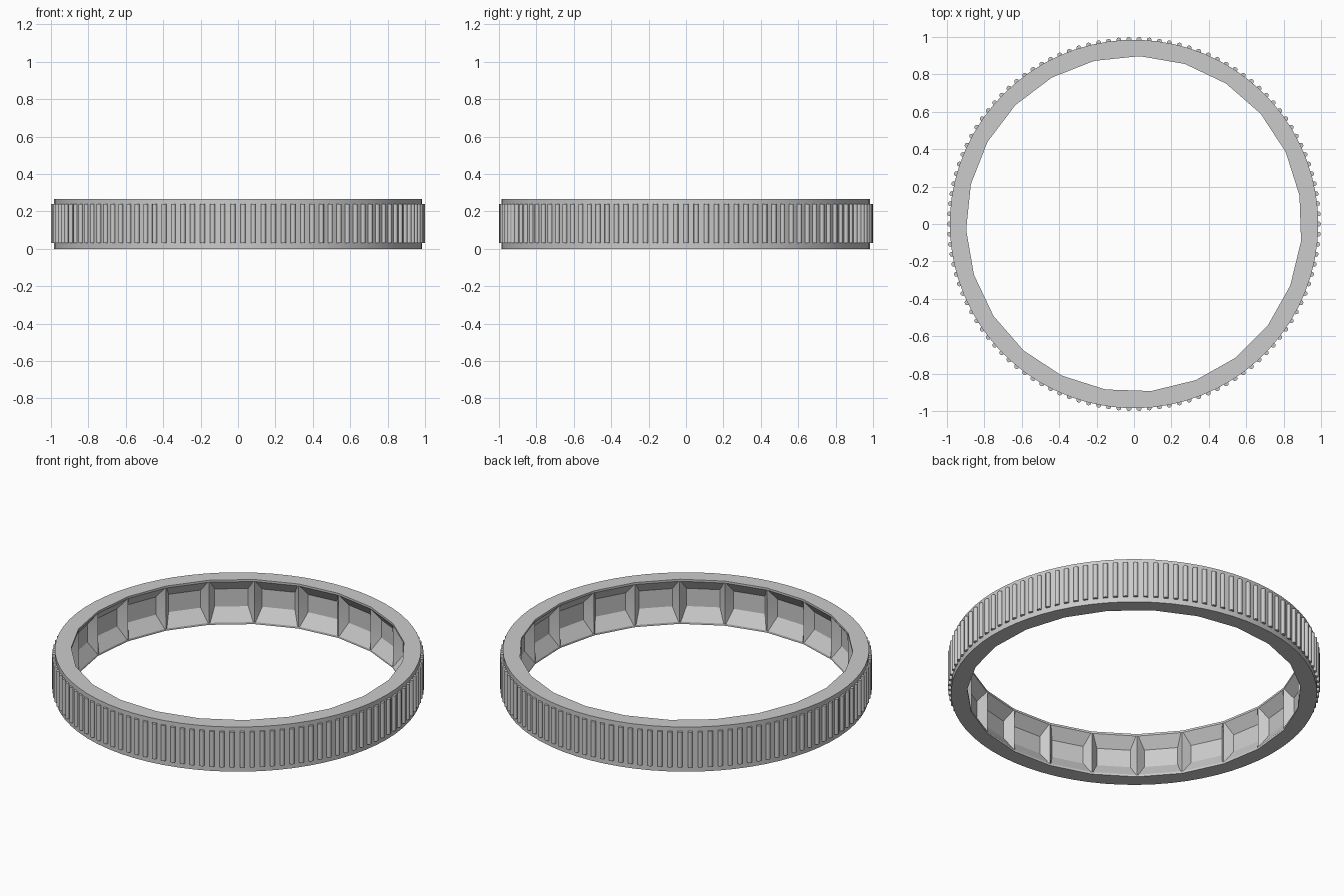
import bpy, bmesh
from math import cos, sin, radians, tau

cube = bpy.data.objects.get("Cube")
if cube:
    bpy.data.objects.remove(cube, do_unlink=True)

POCKETS = 23
GRIPS = 114
HEIGHT = 0.265
OUTER, LIP, DEEP = 0.985, 0.897, 0.942
STEP = tau / POCKETS
START = radians(135)          # direction of the first inner ridge

grey = bpy.data.materials.new("plain grey")
grey.use_nodes = True
colour = (0.6, 0.6, 0.6, 1)
grey.diffuse_color = colour
grey.node_tree.nodes["Principled BSDF"].inputs["Base Color"].default_value = colour


def polar(r, a, z):
    return (r * cos(a), r * sin(a), z)


def finish(bm, name, angle):
    bmesh.ops.recalc_face_normals(bm, faces=bm.faces)
    mesh = bpy.data.meshes.new(name)
    bm.to_mesh(mesh)
    bm.free()
    mesh.materials.append(grey)
    ob = bpy.data.objects.new(name, mesh)
    bpy.context.collection.objects.link(ob)
    bpy.ops.object.select_all(action='DESELECT')
    ob.select_set(True)
    bpy.context.view_layer.objects.active = ob
    bpy.ops.object.shade_smooth_by_angle(angle=radians(angle))
    return ob


# Ring body: plain outer wall, inner wall of chamfered pockets between wedge ridges
bm = bmesh.new()


def inner_loop(z, depth):
    r = LIP + (DEEP - LIP) * depth
    a = radians(0.4 + 1.9 * depth)
    loop = []
    for i in range(POCKETS):
        t = START + i * STEP
        for radius, angle in ((LIP, t), (r, t + a), (r, t + STEP - a)):
            loop.append(bm.verts.new(polar(radius, angle, z)))
    return loop


def outer_loop(z):
    return [bm.verts.new(polar(OUTER, START + i * STEP / 3, z))
            for i in range(POCKETS * 3)]


loops = [outer_loop(HEIGHT), outer_loop(0)]
for z, depth in ((0, 0), (0.012, 0), (0.085, 1), (0.19, 1), (0.253, 0), (HEIGHT, 0)):
    loops.append(inner_loop(z, depth))
for k, low in enumerate(loops):
    high = loops[(k + 1) % len(loops)]
    for i in range(len(low)):
        j = (i + 1) % len(low)
        bm.faces.new((low[i], low[j], high[j], high[i]))
finish(bm, "ring_body", 12)

# Grip ribs: slim upright rods half sunk in the outer wall
bm = bmesh.new()
SIDES, ROD = 10, 0.0135
for i in range(GRIPS):
    a = i * tau / GRIPS
    cx, cy, _ = polar(1 - ROD, a, 0)
    rings = []
    for z in (0.03, 0.24):
        rings.append([bm.verts.new((cx + ROD * cos(a + s * tau / SIDES),
                                    cy + ROD * sin(a + s * tau / SIDES), z))
                      for s in range(SIDES)])
    for s in range(SIDES):
        n = (s + 1) % SIDES
        bm.faces.new((rings[0][s], rings[0][n], rings[1][n], rings[1][s]))
    for ring in rings:
        bm.faces.new(ring)
finish(bm, "grip_ribs", 40)
